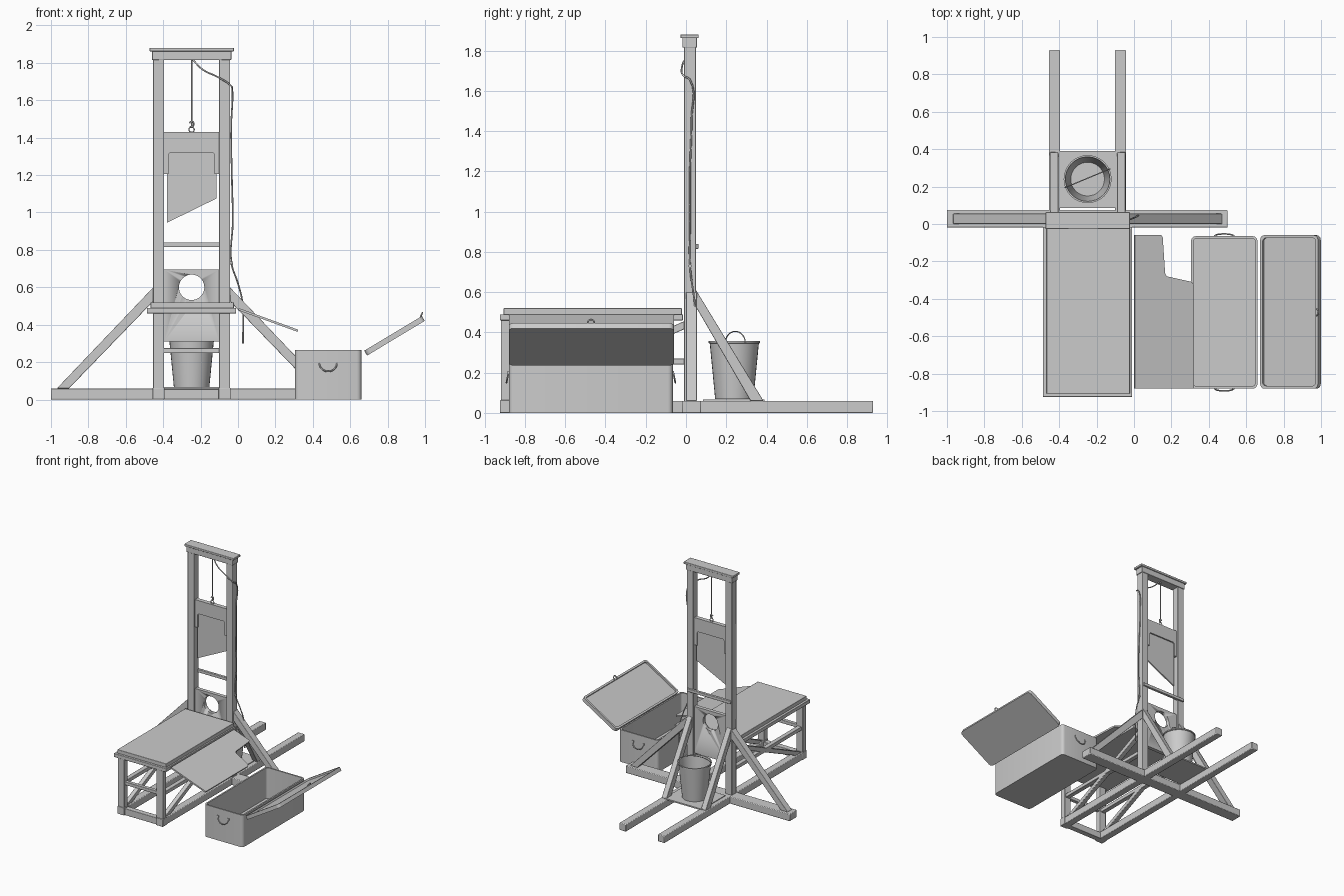
import bpy, bmesh, math
from mathutils import Vector, Matrix

if "Cube" in bpy.data.objects:
    bpy.data.objects.remove(bpy.data.objects["Cube"])

CX = -0.248  # centre line of the frame


def finish(name, bm, bevel=0.0):
    bmesh.ops.recalc_face_normals(bm, faces=bm.faces)
    me = bpy.data.meshes.new(name)
    bm.to_mesh(me)
    bm.free()
    ob = bpy.data.objects.new(name, me)
    bpy.context.collection.objects.link(ob)
    bpy.ops.object.select_all(action='DESELECT')
    bpy.context.view_layer.objects.active = ob
    ob.select_set(True)
    bpy.ops.object.shade_smooth_by_angle(angle=math.radians(35))
    if bevel:
        m = ob.modifiers.new("bevel", 'BEVEL')
        m.width = bevel
        m.segments = 2
    return ob


def loft(name, rings, bevel=0.0):
    bm = bmesh.new()
    vs = [[bm.verts.new(p) for p in r] for r in rings]
    n = len(vs[0])
    for a, b in zip(vs, vs[1:]):
        for i in range(n):
            bm.faces.new((a[i], a[(i + 1) % n], b[(i + 1) % n], b[i]))
    bm.faces.new(vs[0])
    bm.faces.new(vs[-1])
    return finish(name, bm, bevel)


def prism(name, pts, lo, hi, axis, bevel=0.003):
    def place(p, c):
        v = list(p)
        v.insert('xyz'.index(axis), c)
        return v
    return loft(name, [[place(p, lo) for p in pts], [place(p, hi) for p in pts]], bevel)


def box(name, x0, x1, y0, y1, z0, z1, bevel=0.003):
    return prism(name, [(x0, y0), (x1, y0), (x1, y1), (x0, y1)], z0, z1, 'z', bevel)


def tube(name, pts, r):
    cu = bpy.data.curves.new(name, 'CURVE')
    cu.dimensions = '3D'
    cu.bevel_depth = r
    cu.bevel_resolution = 2
    cu.resolution_u = 6
    cu.use_fill_caps = True
    sp = cu.splines.new('BEZIER')
    sp.bezier_points.add(len(pts) - 1)
    for b, p in zip(sp.bezier_points, pts):
        b.co = p
        b.handle_left_type = b.handle_right_type = 'AUTO'
    ob = bpy.data.objects.new(name, cu)
    bpy.context.collection.objects.link(ob)
    return ob


def circle(x, y, r, z, n=32):
    return [(x + r * math.cos(i * math.tau / n), y + r * math.sin(i * math.tau / n), z) for i in range(n)]


def round_rect(x0, x1, y0, y1, r, z):
    out = []
    for k, (x, y) in enumerate([(x1 - r, y1 - r), (x0 + r, y1 - r), (x0 + r, y0 + r), (x1 - r, y0 + r)]):
        for j in range(5):
            a = (k + j / 4) * math.pi / 2
            out.append((x + r * math.cos(a), y + r * math.sin(a), z))
    return out


def tray(name, x0, x1, y0, y1, z0, z1, wall, floor):
    return loft(name, [round_rect(x0, x1, y0, y1, 0.025, z0),
                       round_rect(x0, x1, y0, y1, 0.025, z1),
                       round_rect(x0 + wall, x1 - wall, y0 + wall, y1 - wall, 0.018, z1),
                       round_rect(x0 + wall, x1 - wall, y0 + wall, y1 - wall, 0.018, z0 + floor)])


# Ground frame
box("base_beam", -1.0, 0.5, -0.02, 0.075, 0, 0.06, 0.005)
box("front_ground_beam", -0.40, -0.095, -0.915, -0.87, 0.0, 0.055)

# Parts mirrored about the centre line
for s, side in ((-1, "left"), (1, "right")):
    def X(d):
        return CX + s * d
    a, b = sorted((X(0.147), X(0.206)))
    box("ground_runner_" + side, a, b, -0.92, 0.93, 0, 0.06, 0.005)
    box("upright_" + side, a, b, -0.01, 0.05, 0.05, 1.82)
    box("bench_leg_" + side, a, b, -0.92, -0.875, 0.05, 0.465)
    box("bench_foot_" + side, a - 0.003, b + 0.003, -0.925, -0.87, 0.0, 0.063)
    c, d = sorted((X(0.158), X(0.195)))
    box("bench_side_rail_" + side, c, d, -0.88, 0.0, 0.24, 0.27)
    prism("bench_diagonal_" + side, [(-0.88, 0.06), (-0.80, 0.06), (0.0, 0.42), (0.0, 0.46)], c, d, 'x')
    prism("side_brace_" + side, [(X(0.72), 0.06), (X(0.655), 0.06), (X(0.205), 0.525), (X(0.205), 0.60)],
          0.0, 0.055, 'y')
    e, f = sorted((X(0.157), X(0.202)))
    prism("rear_brace_" + side, [(0.05, 0.61), (0.05, 0.525), (0.32, 0.06), (0.385, 0.06)], e, f, 'x')

# Top cap
box("cap_beam", -0.46, -0.036, -0.018, 0.055, 1.815, 1.865)
box("cap_lip", -0.473, -0.022, -0.027, 0.063, 1.862, 1.88)

# Neck board with round opening
board = box("neck_board", -0.395, -0.10, 0.005, 0.035, 0.31, 0.695, 0)
bm = bmesh.new()
bmesh.ops.create_cone(bm, cap_ends=True, segments=40, radius1=0.068, radius2=0.068, depth=0.2,
                      matrix=Matrix.Translation((CX, 0.02, 0.60)) @ Matrix.Rotation(math.pi / 2, 4, 'X'))
cutter = finish("hole_cutter", bm)
cutter.hide_render = True
cutter.hide_viewport = False
cutter.display_type = 'WIRE'
m = board.modifiers.new("hole", 'BOOLEAN')
m.object = cutter
m.operation = 'DIFFERENCE'
m.solver = 'EXACT'
bpy.context.view_layer.objects.active = board
bpy.ops.object.modifier_apply(modifier="hole")
bpy.data.objects.remove(cutter)
box("stop_bar", -0.45, -0.05, 0.04, 0.062, 0.815, 0.84)

# Weight block and slanted blade
prism("blade_weight", [(-0.395, 1.43), (-0.395, 1.205), (-0.372, 1.205), (-0.372, 1.31), (-0.362, 1.32),
                       (-0.135, 1.32), (-0.125, 1.31), (-0.125, 1.205), (-0.10, 1.205), (-0.10, 1.43)],
      0.003, 0.037, 'y', 0)
prism("blade", [(-0.38, 1.325), (-0.38, 0.945), (-0.115, 1.075), (-0.115, 1.325)], 0.014, 0.026, 'y', 0)

# Hook and ropes
bm_pts = [(CX + 0.014 * math.sin(t), 0.02, 1.443 + 0.014 * math.cos(t)) for t in [i * math.tau / 8 for i in range(9)]]
tube("weight_ring", bm_pts, 0.003)
tube("hook", [(CX - 0.012, 0.02, 1.478), (CX, 0.02, 1.487), (CX + 0.012, 0.02, 1.475), (CX, 0.02, 1.457),
              (CX - 0.01, 0.02, 1.46)], 0.004)
tube("hanging_rope", [(CX, 0.02, 1.455), (CX, 0.02, 1.82)], 0.004)
tube("release_rope", [(-0.24, 0.02, 1.815), (-0.19, 0.0, 1.765), (-0.10, -0.02, 1.72), (-0.035, -0.012, 1.675),
                      (-0.03, 0.02, 1.655), (-0.037, 0.027, 1.45), (-0.033, 0.02, 1.2), (-0.028, 0.02, 0.95),
                      (-0.035, 0.02, 0.73), (0.0, 0.033, 0.62), (0.022, 0.045, 0.53), (0.027, 0.05, 0.30)], 0.0045)
tube("rope_cleat", [(-0.045, 0.02, 0.73), (-0.028, 0.02, 0.73)], 0.008)

# Bench
box("bench_board", -0.487, -0.01, -0.925, -0.015, 0.46, 0.49)
box("bench_pad", -0.468, -0.022, -0.907, -0.02, 0.488, 0.52)
box("bench_front_rail", -0.40, -0.095, -0.912, -0.882, 0.248, 0.275)

# Sloping side board hinged to the bench
flap = prism("side_flap", [(0, -0.06), (0.15, -0.06), (0.158, -0.07), (0.172, -0.265), (0.182, -0.28),
                           (0.325, -0.31), (0.337, -0.33), (0.337, -0.88), (0, -0.88)], -0.006, 0.006, 'z', 0)
flap.location = (0.003, 0, 0.483)
flap.rotation_euler = (0, math.radians(20), 0)

# Bucket on its plate
box("bucket_plate", -0.42, -0.075, 0.085, 0.39, 0.055, 0.066, 0)
loft("bucket", [circle(CX, 0.24, r, z) for r, z in
                ((0.095, 0.068), (0.122, 0.345), (0.128, 0.347), (0.128, 0.356), (0.119, 0.356), (0.09, 0.078))])
tube("bucket_handle", [(CX + 0.12 * math.cos(t), 0.245 + 0.05 * math.cos(t), 0.345 + 0.06 * math.sin(t))
                       for t in [i * math.pi / 8 for i in range(9)]], 0.003)

# Open chest with tilted lid
tray("chest", 0.305, 0.66, -0.88, -0.065, 0, 0.265, 0.012, 0.012)
lid = tray("chest_lid", 0, 0.36, -0.88, -0.06, 0, 0.03, 0.015, 0.016)
lid.location = (0.69, 0, 0.235)
lid.rotation_euler = (0, -math.radians(31), 0)
tube("lid_latch", [(0.975, -0.49, 0.44), (0.983, -0.484, 0.458), (0.986, -0.472, 0.464), (0.983, -0.46, 0.458),
                   (0.975, -0.454, 0.44)], 0.004)
for y, o, name in ((-0.88, -0.01, "front"), (-0.065, 0.01, "back")):
    tube("chest_handle_" + name,
         [(0.482 + 0.048 * math.cos(t), y + o * (0.2 + math.sin(t)), 0.20 - 0.05 * math.sin(t))
          for t in [i * math.pi / 8 for i in range(9)]], 0.004)
    for sx in (-1, 1):
        box("handle_mount_" + name, 0.482 + sx * 0.048 - 0.007, 0.482 + sx * 0.048 + 0.007,
            min(y, y + o * 0.6), max(y, y + o * 0.6), 0.193, 0.207, 0)
